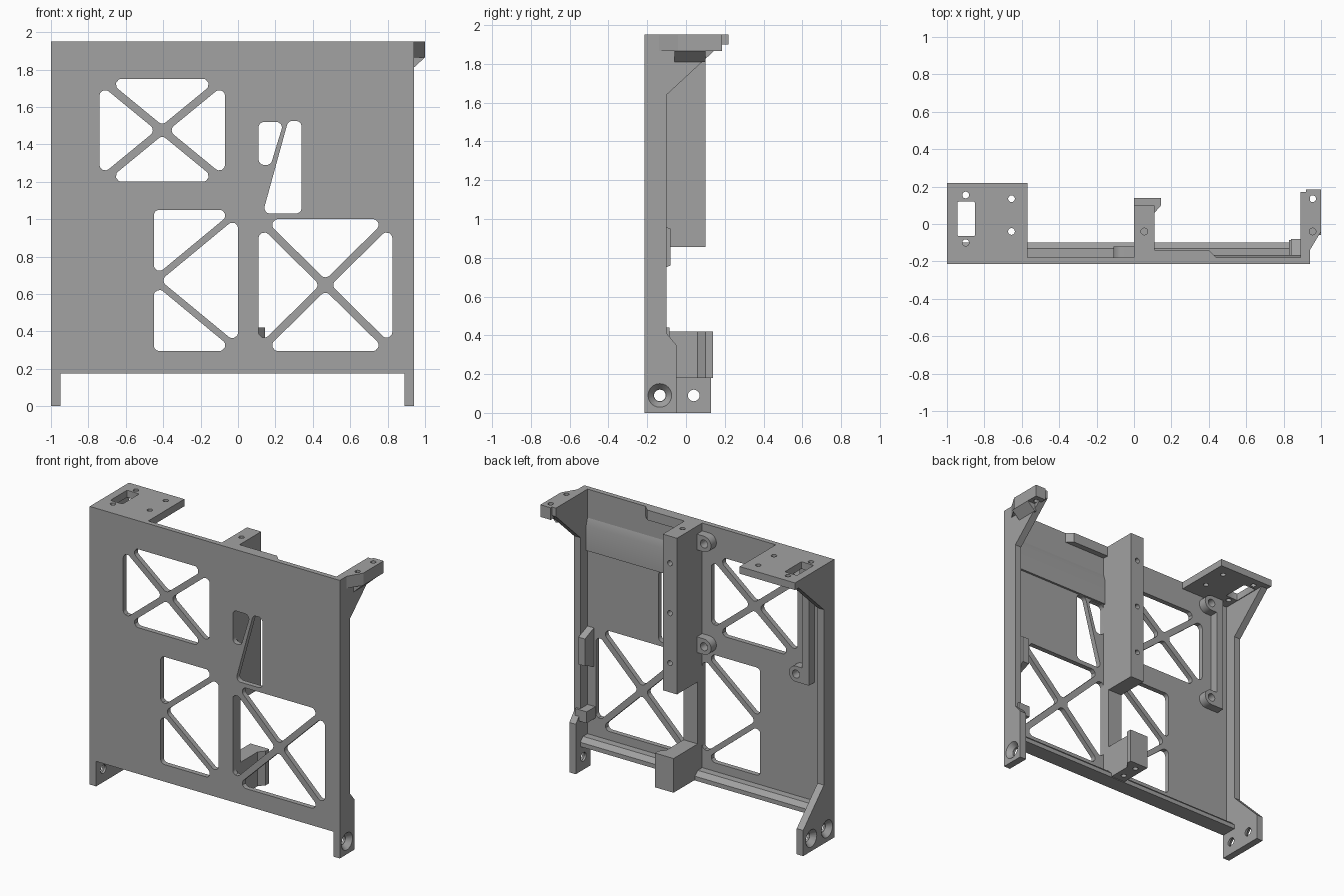
import bpy, bmesh, math
from mathutils import Vector

if "Cube" in bpy.data.objects:
    bpy.data.objects.remove(bpy.data.objects["Cube"], do_unlink=True)

grey = bpy.data.materials.new("plain_grey")
grey.use_nodes = True
grey.diffuse_color = (0.36, 0.36, 0.36, 1)
grey.node_tree.nodes["Principled BSDF"].inputs["Base Color"].default_value = grey.diffuse_color

AXES = {"xy": (0, 1, 2), "xz": (0, 2, 1), "yz": (1, 2, 0)}


def plate(name, plane, outlines, lo, hi):
    """Extrude an outline (first) with holes (rest) from lo to hi across the plane."""
    a, b, c = AXES[plane]
    bm = bmesh.new()
    edges = []
    for pts in outlines:
        vs = []
        for u, v in pts:
            co = Vector()
            co[a], co[b], co[c] = u, v, lo
            vs.append(bm.verts.new(co))
        edges += [bm.edges.new((vs[i - 1], vs[i])) for i in range(len(vs))]
    bmesh.ops.triangle_fill(bm, edges=edges, use_beauty=True)
    ext = bmesh.ops.extrude_face_region(bm, geom=bm.faces[:])["geom"]
    move = Vector()
    move[c] = hi - lo
    bmesh.ops.translate(bm, vec=move, verts=[g for g in ext if isinstance(g, bmesh.types.BMVert)])
    # Extruding keeps the starting cap, so the solid is closed
    bmesh.ops.recalc_face_normals(bm, faces=bm.faces[:])
    me = bpy.data.meshes.new(name)
    bm.to_mesh(me)
    bm.free()
    me.materials.append(grey)
    ob = bpy.data.objects.new(name, me)
    bpy.context.collection.objects.link(ob)
    return ob


def rect(u0, u1, v0, v1):
    return [(u0, v0), (u1, v0), (u1, v1), (u0, v1)]


def box(name, x0, x1, y0, y1, z0, z1):
    return plate(name, "xy", [rect(x0, x1, y0, y1)], z0, z1)


def circle(u, v, r, n=20):
    return [(u + r * math.cos(i * math.tau / n), v + r * math.sin(i * math.tau / n)) for i in range(n)]


def fillet(pts, r=0.03, n=6):
    """Round every corner of a convex polygon."""
    out = []
    for i, p in enumerate(pts):
        p = Vector(p)
        d0 = (Vector(pts[i - 1]) - p).normalized()
        d1 = (Vector(pts[(i + 1) % len(pts)]) - p).normalized()
        half = d0.angle(d1) / 2
        centre = p + (d0 + d1).normalized() * (r / math.sin(half))
        s = p + d0 * (r / math.tan(half)) - centre
        e = p + d1 * (r / math.tan(half)) - centre
        for k in range(n + 1):
            out.append(tuple(centre + s.lerp(e, k / n).normalized() * r))
    return out


def braced_window(x0, x1, z0, z1, w=0.021):
    """Four rounded triangles that leave a diagonal cross."""
    cx, cz = (x0 + x1) / 2, (z0 + z1) / 2
    ang = math.atan2(z1 - z0, x1 - x0)
    a, c = w / math.cos(ang), w / math.sin(ang)
    tris = [[(x0, z1 - a), (x0, z0 + a), (cx - c, cz)],
            [(x1, z1 - a), (x1, z0 + a), (cx + c, cz)],
            [(x0 + c, z1), (x1 - c, z1), (cx, cz + a)],
            [(x0 + c, z0), (x1 - c, z0), (cx, cz - a)]]
    return [fillet(t) for t in tris]


def drill(ob, start, direction, depth, r0, r1=None):
    """Cut a straight or conical hole."""
    d = Vector(direction)
    bpy.ops.mesh.primitive_cone_add(vertices=24, radius1=r0, radius2=r1 or r0, depth=depth,
                                    location=Vector(start) + d * depth / 2,
                                    rotation=d.to_track_quat("Z", "Y").to_euler())
    cutter = bpy.context.object
    cutter.hide_render = True
    cutter.data.materials.append(grey)
    mod = ob.modifiers.new("hole", "BOOLEAN")
    mod.operation, mod.solver, mod.object = "DIFFERENCE", "EXACT", cutter
    bpy.context.view_layer.objects.active = ob
    bpy.ops.object.modifier_apply(modifier=mod.name)
    bpy.data.objects.remove(cutter, do_unlink=True)


F, B, R = -0.215, -0.18, -0.10   # panel front, panel back, wall rear
TOP = 1.95

# Main panel with braced windows
holes = braced_window(-0.74, -0.07, 1.2, 1.75) + braced_window(0.11, 0.825, 0.295, 1.0)
holes += [fillet(p) for p in (
    [(-0.45, 1.05), (-0.015, 1.05), (-0.45, 0.69)],
    [(-0.45, 0.295), (-0.015, 0.295), (-0.45, 0.655)],
    [(0, 1.015), (0, 0.33), (-0.415, 0.672)],
    [(0.11, 1.52), (0.245, 1.52), (0.175, 1.29), (0.11, 1.29)],
    [(0.34, 1.525), (0.268, 1.525), (0.132, 1.03), (0.34, 1.03)])]
plate("panel", "xz", [rect(-0.95, 0.89, 0.175, TOP)] + holes, F, B)

# Side walls with legs below and gussets above
left = [(F, 0), (-0.05, 0), (-0.05, 0.35), (R, 0.41), (R, 1.64), (0.17, 1.89), (0.17, TOP), (F, TOP)]
right = [(F, 0), (0.13, 0), (0.13, 0.18), (R, 0.41), (R, 1.64), (0.18, 1.9), (0.18, TOP), (F, TOP)]
left_wall = plate("left_wall", "yz", [left, circle(-0.135, 0.09, 0.03)], 0.89, 0.94)
right_wall = plate("right_wall", "yz", [right, circle(-0.135, 0.09, 0.03), circle(0.04, 0.09, 0.03)], -1, -0.95)
drill(left_wall, (0.945, -0.135, 0.09), (-1, 0, 0), 0.04, 0.065, 0.032)
for y in (-0.135, 0.04):
    drill(right_wall, (-1.005, y, 0.09), (1, 0, 0), 0.04, 0.065, 0.032)

# Bottom ledge
plate("bottom_ledge", "yz", [[(B, 0.175), (R, 0.175), (R, 0.205), (-0.13, 0.235), (B, 0.235)]], -0.95, 0.89)

# Top right mounting plate
plate("mounting_plate", "xy",
      [rect(-1, -0.57, F, 0.22), fillet(rect(-0.945, -0.85, -0.065, 0.12), 0.008, 2)]
      + [circle(x, y, 0.018) for x, y in ((-0.9, 0.155), (-0.9, -0.1), (-0.655, 0.135), (-0.655, -0.04))],
      1.9, TOP)

# Top left hook and its sloped support
plate("hook", "xy", [[(0.92, 0.185), (1, 0.185), (1, -0.04), (0.94, -0.14), (0.92, -0.14)],
                     circle(0.955, 0.135, 0.018), circle(0.955, -0.04, 0.018)], 1.865, TOP)
plate("hook_support", "xz", [[(0.93, 1.865), (1, 1.865), (0.94, 1.81), (0.93, 1.81)]], -0.06, 0.1)

# Centre post, lower rib and bracket
post = box("centre_post", 0, 0.11, B, 0.1, 0.855, TOP)
for z in (1.76, 1.41, 1.06):
    drill(post, (0.055, 0.11, z), (0, -1, 0), 0.14, 0.018)
drill(post, (0.055, -0.04, 1.96), (0, 0, -1), 0.12, 0.018)
box("lower_rib", 0, 0.11, B, -0.13, 0.42, 0.855)
bracket = plate("lower_bracket", "xy", [[(0, B), (0.11, B), (0.11, 0.06), (0.145, 0.1),
                                        (0.145, 0.138), (0, 0.138)]], 0.18, 0.42)
for y in (-0.04, 0.08):
    drill(bracket, (0.055, y, 0.17), (0, 0, 1), 0.12, 0.018)


# Round screw lugs and the bar that carries two of them
def lug(name, x, z, base, side, r=0.055):
    arc = [(x + side * r * math.cos(t), z + r * math.sin(t))
           for t in (math.pi * (k / 12 - 0.5) for k in range(13))]
    plate(name, "xz", [arc + [(base, z + r), (base, z - r)], circle(x, z, 0.028)], B, -0.12)


for label, z in (("upper", 1.84), ("lower", 1.12)):
    lug(label + "_post_lug", -0.055, z, 0, -1)
    lug(label + "_bar_lug", -0.77, z, -0.815, 1)
box("lug_bar", -0.87, -0.815, B, -0.12, 1.065, 1.895)

# Thickened top rim and raised sloping band
plate("top_rim", "xy", [[(0.11, B), (0.44, B), (0.4, -0.14), (0.11, -0.14)]], 1.88, TOP)
plate("raised_band", "yz", [[(B, 1.525), (-0.165, 1.525), (-0.165, 1.7), (B, 1.75)]], 0.11, 0.89)

# Stops on the inside of the left wall
plate("upper_stop", "yz", [[(B, 0.72), (-0.08, 0.76), (-0.08, 0.95), (B, 0.99)]], 0.84, 0.89)
box("lower_stop", 0.83, 0.92, B, -0.085, 0.36, 0.44)

# Smooth the rounded walls, keep the edges sharp
bpy.ops.object.select_all(action="DESELECT")
for ob in bpy.context.scene.objects:
    if ob.type == "MESH":
        ob.select_set(True)
        bpy.context.view_layer.objects.active = ob
bpy.ops.object.shade_smooth_by_angle(angle=math.radians(30))
